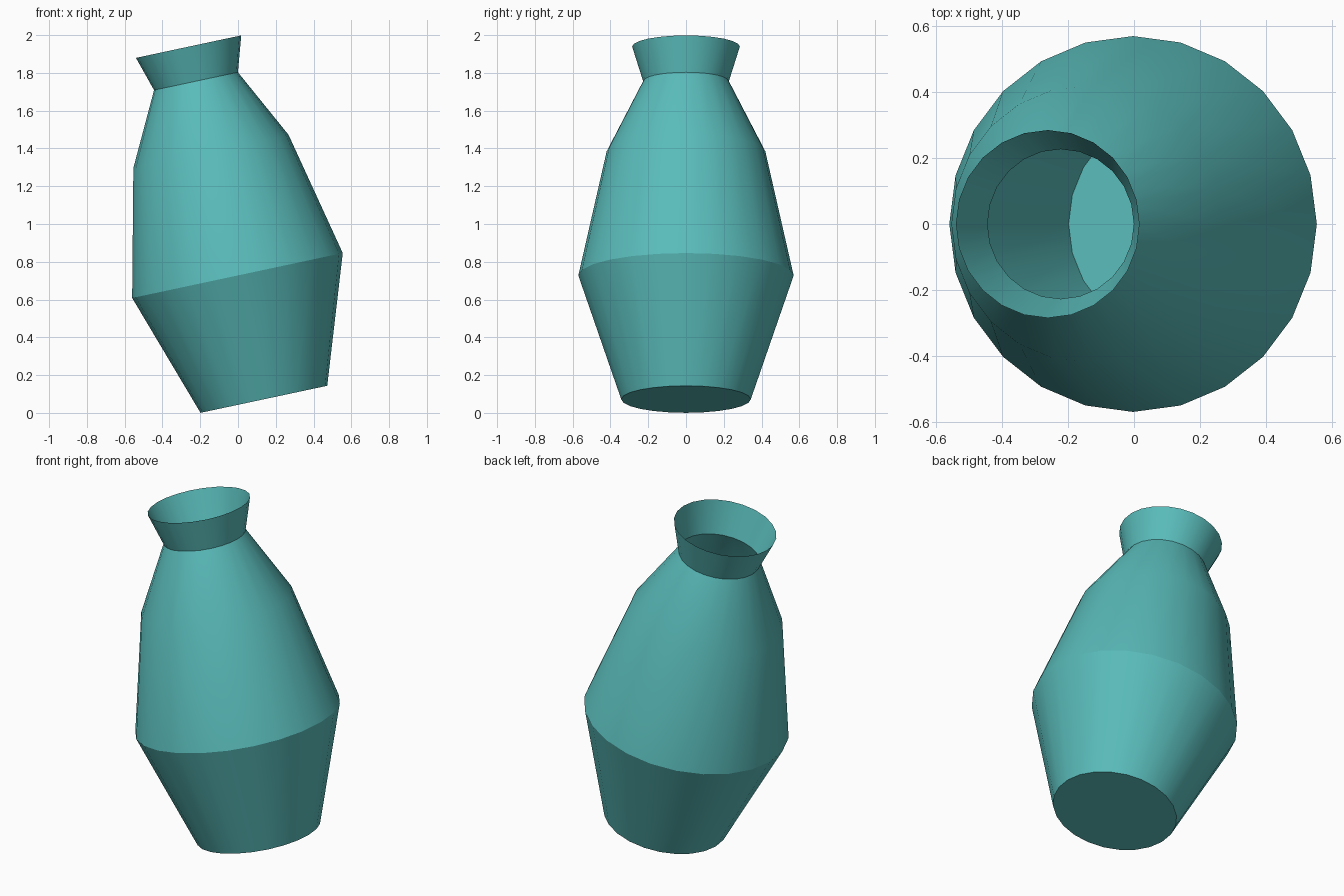
import bpy, bmesh, math
from mathutils import Matrix

cube = bpy.data.objects.get("Cube")
if cube:
    bpy.data.objects.remove(cube, do_unlink=True)

SIDES = 24
TILT = math.radians(-12.05)
# (radius, height along the leaning axis): foot, belly, shoulder, neck, lip
PROFILE = [(0.343, 0.0), (0.57, 0.67), (0.42, 1.342), (0.227, 1.722), (0.285, 1.909)]

# Glaze colour
glaze = bpy.data.materials.new("teal_glaze")
glaze.use_nodes = True
colour = (0.1, 0.5, 0.49, 1.0)
glaze.diffuse_color = colour
glaze.node_tree.nodes["Principled BSDF"].inputs["Base Color"].default_value = colour

# Single-walled turned body, closed at the foot and open at the lip
bm = bmesh.new()
rings = []
for radius, height in PROFILE:
    rings.append([bm.verts.new((radius * math.cos(a), radius * math.sin(a), height))
                  for a in (2 * math.pi * i / SIDES for i in range(SIDES))])
bm.faces.new(rings[0][::-1])
for low, high in zip(rings, rings[1:]):
    for i in range(SIDES):
        j = (i + 1) % SIDES
        bm.faces.new((low[i], low[j], high[j], high[i]))

# Lean the body sideways so it rests on the edge of its foot
lean = Matrix.Translation((0.137, 0, 0.072)) @ Matrix.Rotation(TILT, 4, 'Y')
bmesh.ops.transform(bm, matrix=lean, verts=bm.verts)

mesh = bpy.data.meshes.new("vase")
bm.to_mesh(mesh)
bm.free()
mesh.materials.append(glaze)
vase = bpy.data.objects.new("vase", mesh)
bpy.context.collection.objects.link(vase)

# Smooth around the body, crisp at the foot, belly and neck
bpy.ops.object.select_all(action='DESELECT')
vase.select_set(True)
bpy.context.view_layer.objects.active = vase
bpy.ops.object.shade_smooth_by_angle(angle=math.radians(28))
